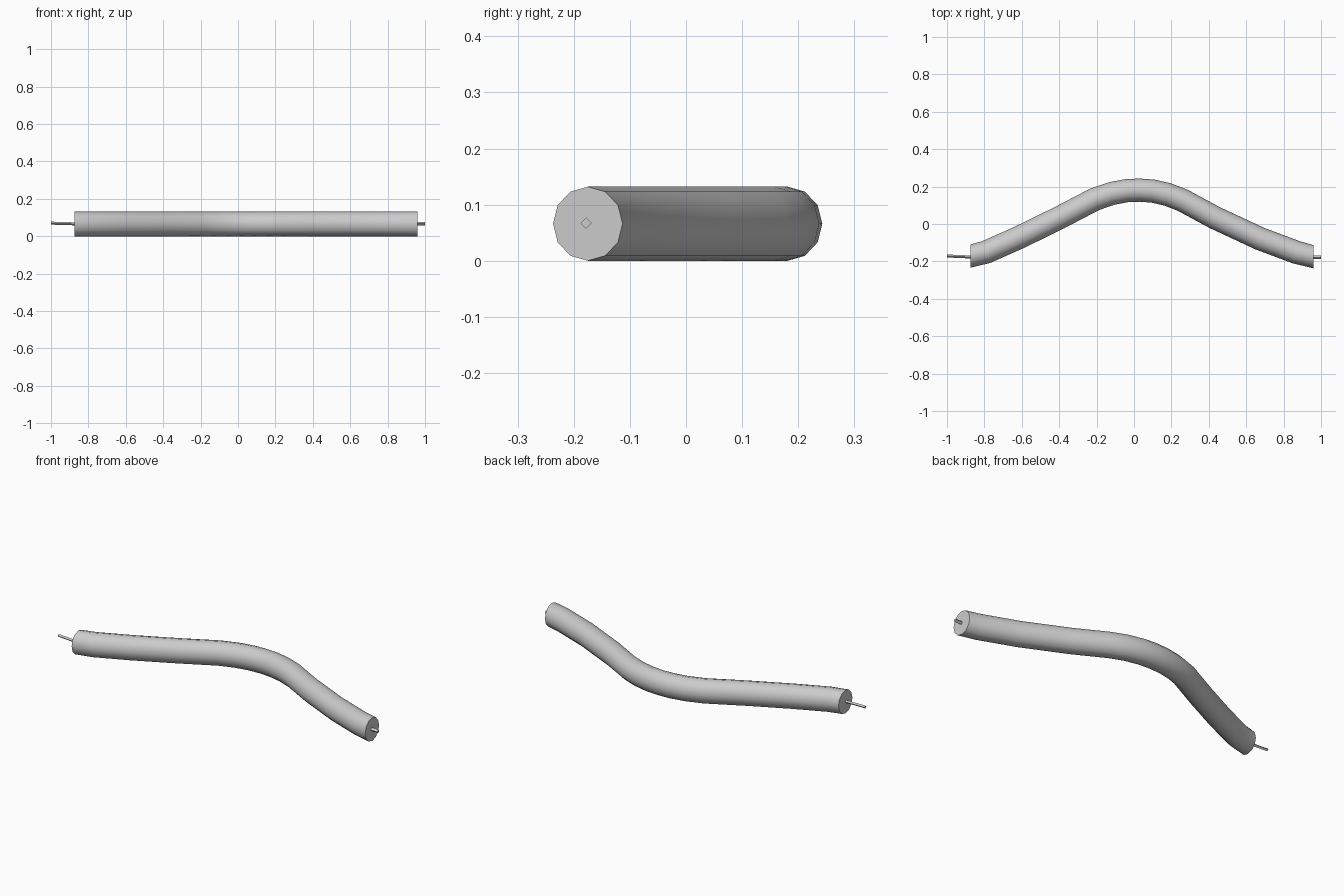
import bpy, bmesh, math
from mathutils import Vector

if "Cube" in bpy.data.objects:
    bpy.data.objects.remove(bpy.data.objects["Cube"])

SIDES = 12
MID_Z = 0.066


def material(name, rgb):
    mat = bpy.data.materials.new(name)
    mat.use_nodes = True
    mat.diffuse_color = (*rgb, 1)
    mat.node_tree.nodes["Principled BSDF"].inputs["Base Color"].default_value = (*rgb, 1)
    return mat


def sweep(name, path, radius, sides, mat, height=None):
    """Sweep a polygon along a level path; both end cuts face along x."""
    bm = bmesh.new()
    rings = []
    for i, p in enumerate(path):
        if 0 < i < len(path) - 1:
            along = (path[i + 1] - path[i - 1]).normalized()
        else:
            along = Vector((1, 0, 0))
        across = Vector((-along.y, along.x, 0))
        ring = []
        for k in range(sides):
            a = math.tau * k / sides
            offset = across * radius * math.cos(a)
            offset.z = (height or radius) * math.sin(a)
            ring.append(bm.verts.new(p + offset))
        rings.append(ring)
    for r, s in zip(rings, rings[1:]):
        for k in range(sides):
            n = (k + 1) % sides
            bm.faces.new((r[k], r[n], s[n], s[k]))
    bm.faces.new(rings[0])
    bm.faces.new(rings[-1])
    bmesh.ops.recalc_face_normals(bm, faces=bm.faces)
    mesh = bpy.data.meshes.new(name)
    bm.to_mesh(mesh)
    bm.free()
    mesh.materials.append(mat)
    obj = bpy.data.objects.new(name, mesh)
    bpy.context.collection.objects.link(obj)
    bpy.ops.object.select_all(action="DESELECT")
    obj.select_set(True)
    bpy.context.view_layer.objects.active = obj
    bpy.ops.object.shade_smooth_by_angle(angle=math.radians(35))
    return obj


grey = material("grey", (0.6, 0.6, 0.6))

# Bent tube: centre line in plan
centre = [(-0.875, -0.172), (-0.79, -0.15), (-0.61, -0.07), (-0.4, 0.033),
          (-0.21, 0.132), (-0.12, 0.163), (-0.04, 0.178), (0.03, 0.181),
          (0.1, 0.176), (0.18, 0.158), (0.26, 0.127), (0.43, 0.035),
          (0.67, -0.077), (0.87, -0.152), (0.96, -0.175)]
sweep("bent_tube", [Vector((x, y, MID_Z)) for x, y in centre],
      0.062, SIDES, grey, 0.066)

# Thin wire stubs at both ends
sweep("right_wire", [Vector((-1, -0.171, 0.07)), Vector((-0.86, -0.177, 0.066))],
      0.008, 4, grey)
sweep("left_wire", [Vector((0.94, -0.178, 0.067)), Vector((1, -0.178, 0.067))],
      0.01, 4, grey)
